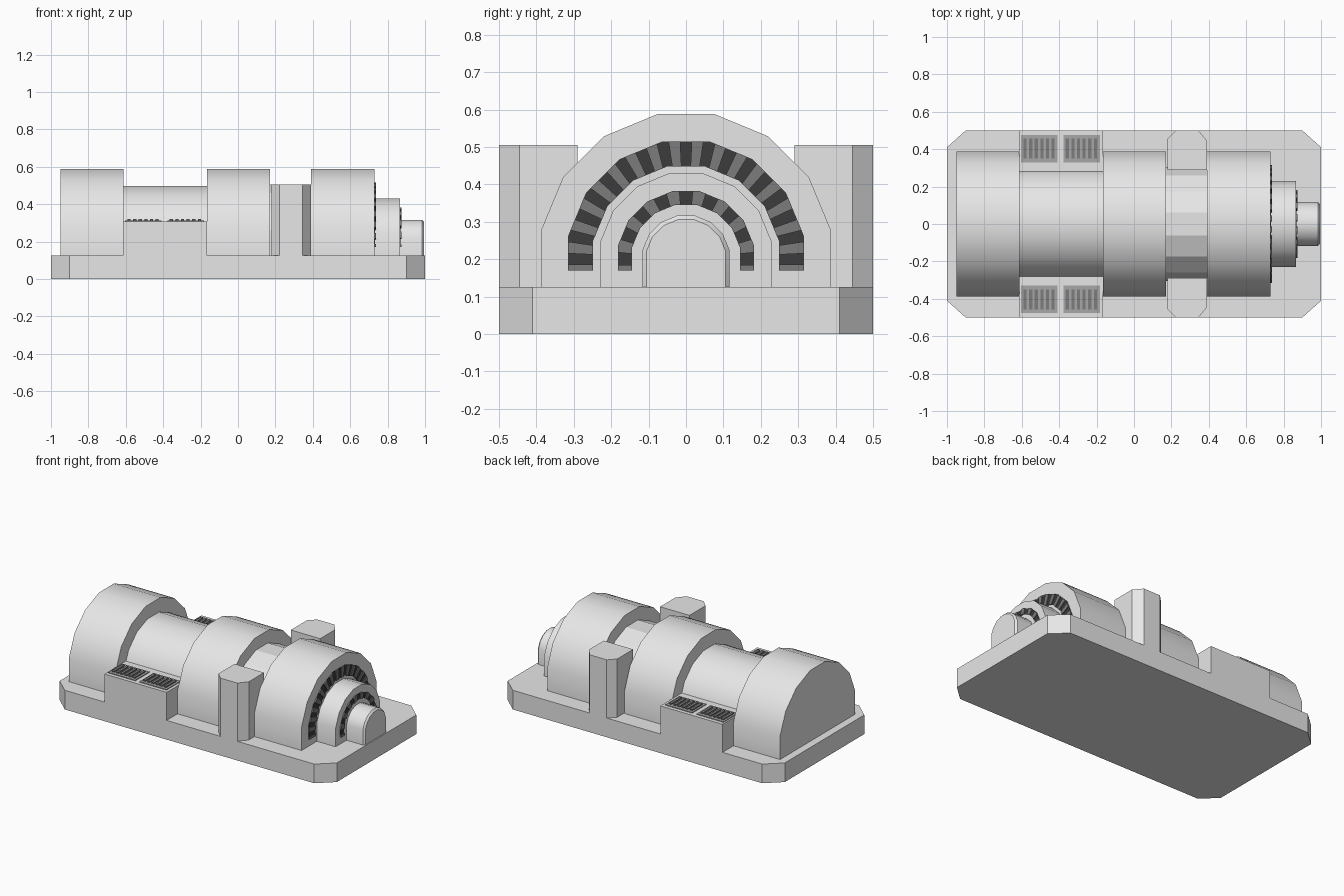
import bpy, math

if "Cube" in bpy.data.objects:
    bpy.data.objects.remove(bpy.data.objects["Cube"])

def material(name, v):
    m = bpy.data.materials.new(name)
    m.diffuse_color = (v, v, v, 1)
    m.use_nodes = True
    m.node_tree.nodes["Principled BSDF"].inputs["Base Color"].default_value = m.diffuse_color
    return m

LIGHT = material("light grey", 0.8)
MID = material("vent grey", 0.39)
SLAT = material("slat grey", 0.2)
DARK = material("dark grey", 0.045)
CZ, BASE = 0.2, 0.125   # drum axis height, top of base plate


def make(name, verts, faces, mats, idx=None, smooth=False):
    me = bpy.data.meshes.new(name)
    me.from_pydata(verts, [], faces)
    for m in mats:
        me.materials.append(m)
    for i, p in enumerate(me.polygons):
        p.use_smooth = smooth
        if idx:
            p.material_index = idx[i]
    if smooth:
        me.set_sharp_from_angle(angle=math.radians(35))
    ob = bpy.data.objects.new(name, me)
    bpy.context.collection.objects.link(ob)
    return ob


def prism(name, pts, z0, z1, mat=LIGHT):
    """Extrude a counter-clockwise plan outline upwards."""
    n = len(pts)
    verts = [(x, y, z) for z in (z0, z1) for x, y in pts]
    faces = [tuple(range(n))[::-1], tuple(range(n, 2 * n))]
    faces += [(i, (i + 1) % n, n + (i + 1) % n, n + i) for i in range(n)]
    return make(name, verts, faces, [mat])


def box(name, x0, x1, y0, y1, z0, z1, mat=LIGHT):
    return prism(name, [(x0, y0), (x1, y0), (x1, y1), (x0, y1)], z0, z1, mat)


def arch(name, sections, smooth=True):
    """Half drum with 16-sided rounding; sections are (x, radius)."""
    verts, faces = [], []
    n = 10
    for x, r in sections:
        ring = [(r * math.cos(math.radians(11.25 + 22.5 * i)),
                 CZ + r * math.sin(math.radians(11.25 + 22.5 * i))) for i in range(8)]
        ring = [(ring[0][0], BASE - 0.02)] + ring + [(ring[-1][0], BASE - 0.02)]
        verts += [(x, y, z) for y, z in ring]
    for s in range(len(sections) - 1):
        a, b = s * n, s * n + n
        faces += [(a + i, b + i, b + (i + 1) % n, a + (i + 1) % n) for i in range(n)]
    last = (len(sections) - 1) * n
    faces += [tuple(range(n))[::-1], tuple(range(last, last + n))]
    return make(name, verts, faces, [LIGHT], smooth=smooth)


def ring_vent(name, x, inner, outer, period):
    """Arched grille of alternating dark gaps and raised slats."""
    mid = (inner + outer) / 2
    low = -math.degrees(math.atan(0.03 / mid))
    step = 2.8125

    def point(ap, a):
        if a < 0:
            return ap, CZ + mid * math.tan(math.radians(a))
        off = (a + 11.25) % 22.5 - 11.25
        r = ap / math.cos(math.radians(off))
        return r * math.cos(math.radians(a)), CZ + r * math.sin(math.radians(a))

    verts, faces, idx = [], [], []
    for side in (1, -1):
        for k in range(40):
            a1, a0 = 90 - k * step, max(90 - (k + 1) * step, low)
            if a1 <= low:
                break
            rel = ((k + 0.5) * step) % period
            dark = rel < period / 4 or rel > period * 3 / 4
            quad = [point(inner, a0), point(outer, a0), point(outer, a1), point(inner, a1)]
            if side < 0:
                quad = [(-y, z) for y, z in quad][::-1]
            b = len(verts)
            for px in (x - 0.01, x + (0.003 if dark else 0.008)):
                verts += [(px, y, z) for y, z in quad]
            new = [(b + 3, b + 2, b + 1, b), (b + 4, b + 5, b + 6, b + 7)]
            new += [(b + i, b + (i + 1) % 4, b + 4 + (i + 1) % 4, b + 4 + i) for i in range(4)]
            faces += new
            idx += [0 if dark else 1] * 6
    make(name, verts, faces, [DARK, SLAT], idx)


# Base plate with clipped corners
prism("base_plate", [(-1, -0.41), (-0.9, -0.5), (0.9, -0.5), (1, -0.41),
                     (1, 0.41), (0.9, 0.5), (-0.9, 0.5), (-1, 0.41)], 0, BASE)

# Drums, necks and stepped nose along the axis
arch("rear_drum", [(-0.95, 0.395), (-0.613, 0.395)])
arch("rear_neck", [(-0.63, 0.304), (-0.15, 0.304)])
arch("middle_drum", [(-0.165, 0.395), (0.172, 0.395)])
arch("front_neck", [(0.16, 0.312), (0.4, 0.312)], smooth=False)
arch("front_drum", [(0.39, 0.395), (0.73, 0.395)])
arch("nose_step", [(0.72, 0.234), (0.865, 0.234)])
arch("nose_tip", [(0.855, 0.119), (0.983, 0.119), (0.994, 0.108)])

# Arched grilles on the stepped end
ring_vent("large_ring_vent", 0.73, 0.248, 0.315, 11.25)
ring_vent("small_ring_vent", 0.865, 0.145, 0.182, 22.5)

for s, side in ((-1, "front"), (1, "back")):
    # Clipped pillar beside the front neck
    pts = [(0.178, 0.29), (0.39, 0.29), (0.39, 0.445), (0.345, 0.5), (0.222, 0.5), (0.178, 0.455)]
    pts = pts if s > 0 else [(x, -y) for x, y in pts][::-1]
    prism(side + "_pillar", pts, BASE - 0.01, 0.505)
    # Side block with two slatted panels
    ys = sorted((s * 0.28, s * 0.5))
    box(side + "_side_block", -0.614, -0.165, *ys, BASE - 0.01, 0.308)
    for p, x0 in enumerate((-0.604, -0.378)):
        ys = sorted((s * 0.33, s * 0.476))
        box(f"{side}_vent_panel_{p}", x0, x0 + 0.195, *ys, 0.3, 0.313, MID)
        ys = sorted((s * 0.35, s * 0.457))
        for i in range(6):
            x = x0 + 0.013 + i * 0.03
            box(f"{side}_vent_slat_{p}_{i}", x, x + 0.017, *ys, 0.305, 0.32, SLAT)
